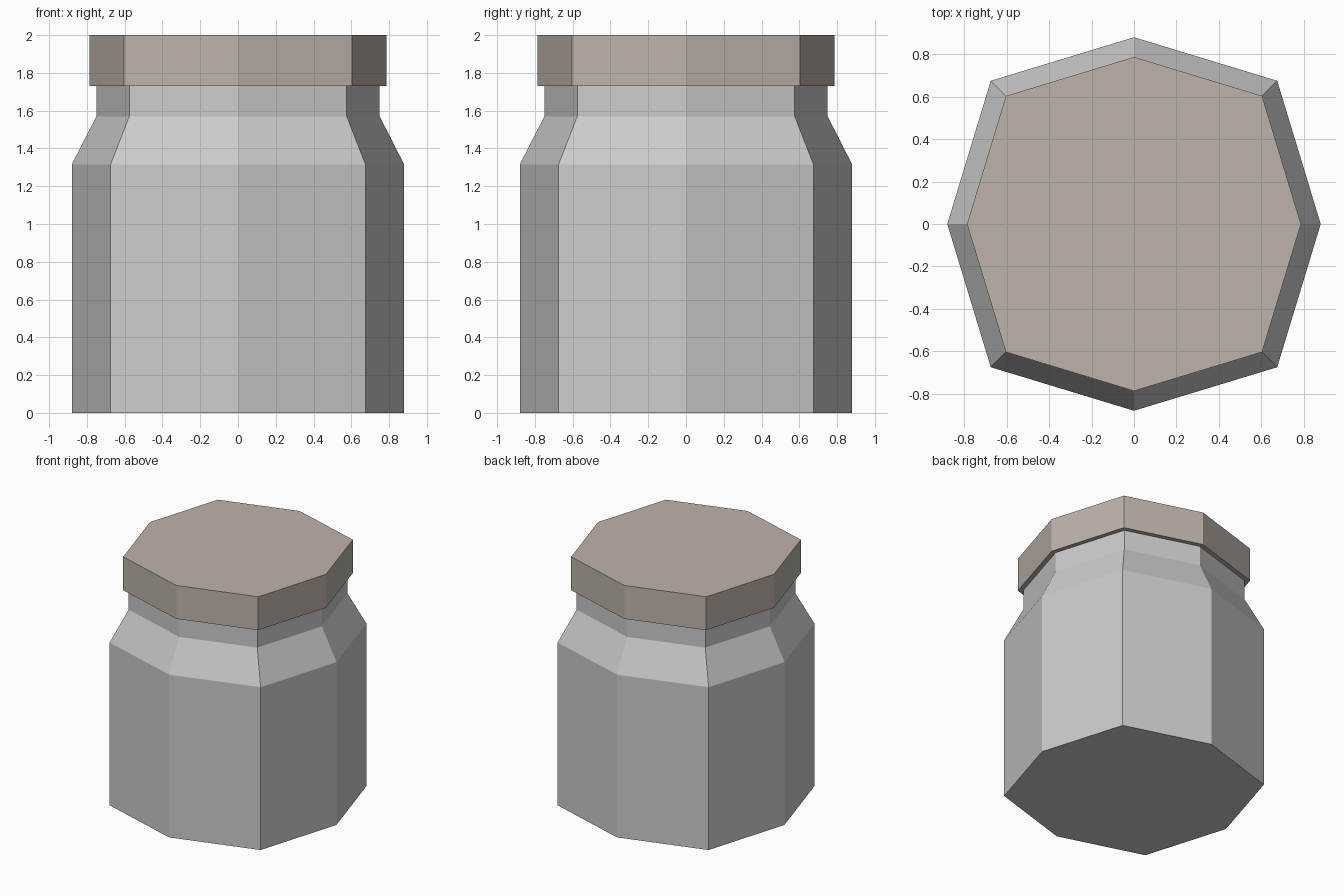
import bpy, bmesh

if "Cube" in bpy.data.objects:
    bpy.data.objects.remove(bpy.data.objects["Cube"])

DIAGONAL = 0.767  # diagonal corner coordinate relative to the axis radius
CORNERS = [(1, 0), (DIAGONAL, DIAGONAL), (0, 1), (-DIAGONAL, DIAGONAL),
           (-1, 0), (-DIAGONAL, -DIAGONAL), (0, -1), (DIAGONAL, -DIAGONAL)]


def octagon_stack(name, profile, cap_top):
    """Stack eight-sided rings from a (radius, height) profile and close the ends."""
    bm = bmesh.new()
    rings = [[bm.verts.new((x * r, y * r, z)) for x, y in CORNERS] for r, z in profile]
    for low, high in zip(rings, rings[1:]):
        for i in range(8):
            j = (i + 1) % 8
            bm.faces.new((low[i], low[j], high[j], high[i]))
    bm.faces.new(rings[0][::-1])
    if cap_top:
        bm.faces.new(rings[-1])
    mesh = bpy.data.meshes.new(name)
    bm.to_mesh(mesh)
    bm.free()
    obj = bpy.data.objects.new(name, mesh)
    bpy.context.collection.objects.link(obj)
    return obj


# Jar body: straight wall, sloped shoulder and neck, open where the lid sits
octagon_stack("jar_body", [(0.88, 0), (0.88, 1.315), (0.75, 1.57), (0.75, 1.73)], False)

# Lid: overhanging brown slab
lid = octagon_stack("lid", [(0.787, 1.73), (0.787, 2.0)], True)
brown = bpy.data.materials.new("lid_brown")
brown.diffuse_color = (0.51, 0.45, 0.405, 1)
brown.use_nodes = True
brown.node_tree.nodes["Principled BSDF"].inputs["Base Color"].default_value = brown.diffuse_color
lid.data.materials.append(brown)
